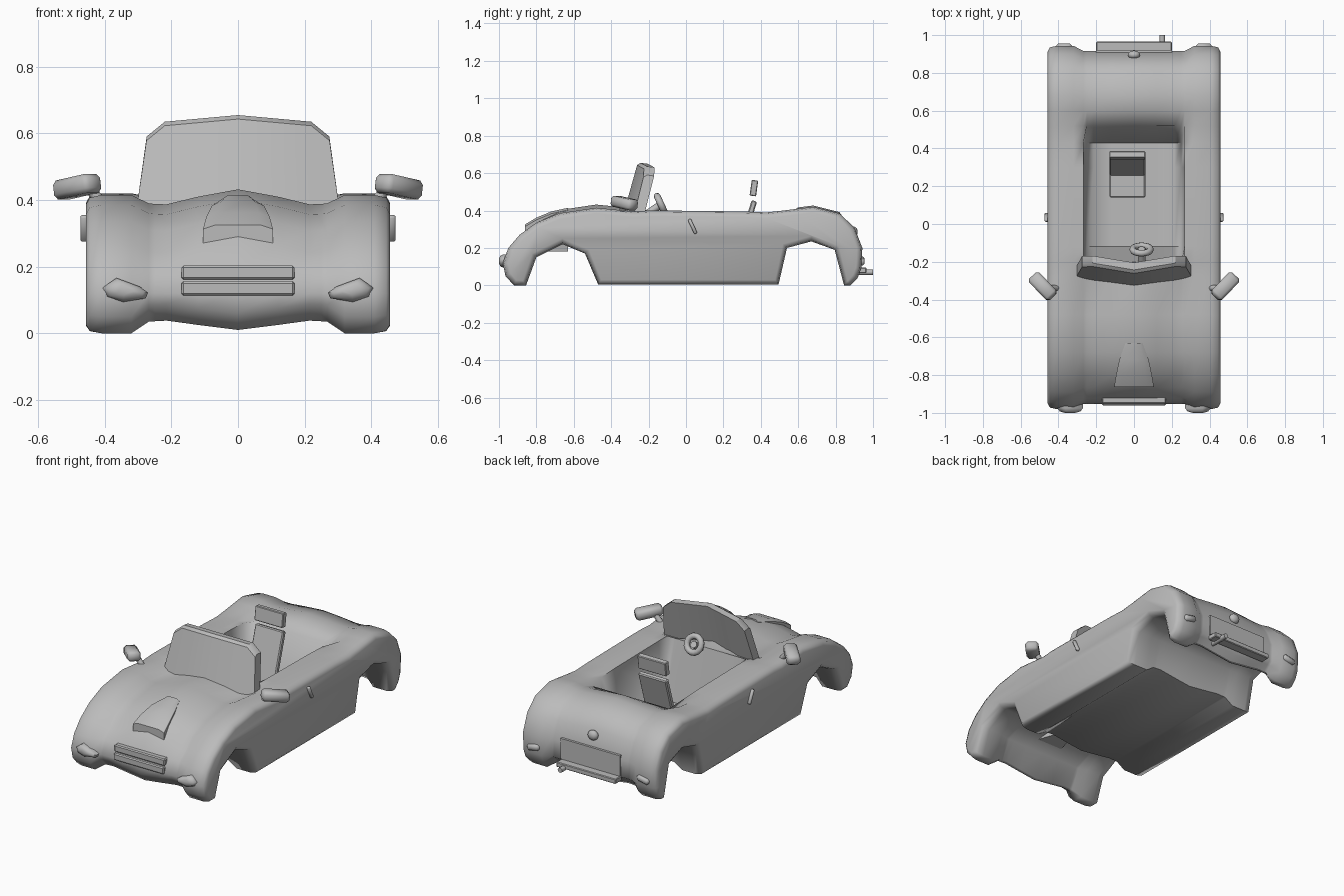
import bpy, bmesh, math
from mathutils import Vector

cube = bpy.data.objects.get("Cube")
if cube:
    bpy.data.objects.remove(cube, do_unlink=True)

grey = bpy.data.materials.new("body_grey")
grey.use_nodes = True
COLOUR = (0.5, 0.5, 0.5, 1)
grey.diffuse_color = COLOUR
grey.node_tree.nodes["Principled BSDF"].inputs["Base Color"].default_value = COLOUR


def finish(name, bm, angle=35, bevel=0):
    """Turn a bmesh into a shaded object."""
    if bevel:
        bmesh.ops.bevel(bm, geom=bm.edges[:], offset=bevel, segments=1, affect='EDGES')
    bmesh.ops.recalc_face_normals(bm, faces=bm.faces[:])
    mesh = bpy.data.meshes.new(name)
    bm.to_mesh(mesh)
    bm.free()
    mesh.materials.append(grey)
    obj = bpy.data.objects.new(name, mesh)
    bpy.context.collection.objects.link(obj)
    bpy.ops.object.select_all(action='DESELECT')
    obj.select_set(True)
    bpy.context.view_layer.objects.active = obj
    bpy.ops.object.shade_smooth_by_angle(angle=math.radians(angle))
    return obj


def loft(name, rings, angle=35):
    """Skin closed rings of points and cap both ends."""
    bm = bmesh.new()
    vs = [[bm.verts.new(p) for p in ring] for ring in rings]
    n = len(rings[0])
    for a, b in zip(vs, vs[1:]):
        for i in range(n):
            bm.faces.new((a[i], a[(i + 1) % n], b[(i + 1) % n], b[i]))
    bm.faces.new(vs[0])
    bm.faces.new(vs[-1][::-1])
    return finish(name, bm, angle)


def box(name, loc, size, rot=(0, 0, 0), bevel=0.0, angle=30):
    bm = bmesh.new()
    bmesh.ops.create_cube(bm, size=1)
    for v in bm.verts:
        v.co = Vector(a * b for a, b in zip(v.co, size))
    obj = finish(name, bm, angle, bevel)
    obj.location, obj.rotation_euler = loc, rot
    return obj


def rod(name, a, b, radius):
    a, b = Vector(a), Vector(b)
    bm = bmesh.new()
    bmesh.ops.create_cone(bm, cap_ends=True, segments=8, radius1=radius,
                          radius2=radius, depth=(b - a).length)
    obj = finish(name, bm, 50)
    obj.location = (a + b) / 2
    obj.rotation_euler = (b - a).to_track_quat('Z', 'Y').to_euler()
    return obj


# Body: side outline carried across the width, sunk at the cockpit
outline = [(-.855, 0), (-.92, 0), (-.965, .05), (-.98, .12), (-.95, .2), (-.89, .27),
           (-.8, .335), (-.68, .385), (-.48, .415), (-.28, .395), (-.2, .4), (-.12, .4),
           (.3, .395), (.43, .39), (.52, .4), (.6, .41), (.68, .42), (.82, .385),
           (.9, .31), (.943, .2), (.937, .09), (.918, .04), (.88, 0), (.845, 0),
           (.795, .19), (.67, .235), (.54, .2), (.495, .005), (-.47, .005),
           (-.54, .17), (-.66, .22), (-.8, .15)]


def inset(points, d):
    pts = [Vector(p) for p in points]
    out = []
    for i, p in enumerate(pts):
        t = (p - pts[i - 1]).normalized() + (pts[(i + 1) % len(pts)] - p).normalized()
        t.normalize()
        out.append((p.x + t.y * d, p.y - t.x * d))
    return out


# x, edge inset, hood lift, sill lift, cockpit depth (0 = rim, None = outside)
columns = [(0, 0, .017, .01, .05), (.12, 0, -.005, .025, .05),
           (.215, 0, -.028, .038, .055), (.25, 0, -.027, .036, .1),
           (.268, 0, -.025, .035, 0), (.32, 0, 0, 0, None), (.41, 0, 0, 0, None),
           (.445, .008, 0, 0, None), (.457, .03, 0, 0, None)]


def body_ring(col, side):
    x, d, hood, sill, cockpit = col
    ring = []
    for y, z in inset(outline, d):
        if x < .3:
            if .78 < abs(y) < .86 and z < .2:
                y *= 1.05
            if abs(y) > .82:
                y *= .972
        if z < .06:
            z += sill
        elif z > .25:
            if y < -.22:
                z += hood
            elif -.15 < y < .45 and cockpit:
                z = cockpit
            elif .5 < y < .55 and cockpit is not None:
                z = .37
            elif y > .55:
                z += hood * .4
        ring.append((x * side, y, z))
    return ring


loft("body_shell", [body_ring(c, -1) for c in columns[:0:-1]]
     + [body_ring(c, 1) for c in columns], angle=70)

# Hood scoop, passing down through the hood
scoop = []
for y, w, top in ((-.862, .105, .325), (-.8, .095, .362), (-.72, .078, .395), (-.63, .045, .415)):
    scoop.append([(-w, y, .18), (-w, y, top - .012), (-w * .65, y, top),
                  (w * .65, y, top), (w, y, top - .012), (w, y, .18)])
loft("hood_scoop", scoop, angle=45)

# Windshield: two swept panes meeting at the middle
shield = []
for x0, x1, top in ((-.308, -.275, .59), (-.235, -.22, .635), (0, 0, .655),
                    (.235, .22, .635), (.308, .275, .59)):
    ring = []
    for x, z, back in ((x0, .35, 0), (x1, top - .012, 0), (x1, top, .015),
                       (x1, top - .005, .055), (x0, .35, .055)):
        ring.append((x, -.335 + .28 * (z - .38) + .19 * abs(x) + back, z))
    shield.append(ring)
loft("windshield", shield, angle=35)

# Steering wheel and column
bm = bmesh.new()
R, r, N, M = .047, .018, 16, 8
vs = [[bm.verts.new(((R + r * math.cos(b)) * math.cos(a),
                     (R + r * math.cos(b)) * math.sin(a), r * math.sin(b)))
       for b in (math.tau * j / M for j in range(M))]
      for a in (math.tau * i / N for i in range(N))]
for i in range(N):
    for j in range(M):
        k, m = (i + 1) % N, (j + 1) % M
        bm.faces.new((vs[i][j], vs[k][j], vs[k][m], vs[i][m]))
wheel = finish("steering_wheel", bm, 60)
wheel.location = (.04, -.135, .435)
wheel.rotation_euler = (math.radians(-65), 0, 0)
rod("steering_column", (.04, -.24, .36), (.04, -.13, .435), .02)

# Seat
box("seat_cushion", (-.035, .21, .11), (.19, .14, .08), bevel=.006)
box("seat_back", (-.035, .31, .27), (.19, .03, .38), (math.radians(-17), 0, 0), .006)
box("headrest", (-.035, .363, .52), (.19, .035, .085), (math.radians(-8), 0, 0), .004)

# Front grille bars
for z, y in ((.182, -.922), (.134, -.93)):
    box("grille_bar", (0, y, z), (.34, .06, .042), bevel=.006)

# Paired fittings
lamp = [(.27, .122), (.295, .14), (.365, .166), (.406, .137), (.395, .11), (.345, .094), (.277, .105)]
for side, word in ((1, "left"), (-1, "right")):
    mid = (.34, .13)
    rings = []
    for y, s in ((-.9, 1), (-.975, 1), (-.992, .8), (-1, .4)):
        rings.append([(side * (mid[0] + (x - mid[0]) * s), y, mid[1] + (z - mid[1]) * s)
                      for x, z in lamp])
    loft(word + "_headlight", rings, angle=65)
    box(word + "_taillight", (side * .37, .93, .13), (.08, .05, .036),
        (0, side * math.radians(12), 0), .01, 50)
    box(word + "_door_handle", (side * .46, .035, .315), (.026, .018, .085),
        (math.radians(25), 0, 0), .005, 50)
    rod(word + "_mirror_stalk", (side * .40, -.34, .38), (side * .45, -.34, .44), .016)
    box(word + "_mirror", (side * .483, -.33, .44), (.155, .075, .058),
        (0, math.radians(9) * side, side * math.radians(46)), .014, 50)

# Rear plate, bumper strip, exhaust and trunk knob
box("rear_plate", (0, .905, .16), (.4, .035, .125))
box("rear_bumper_strip", (0, .935, .08), (.4, .06, .03), bevel=.004)
rod("exhaust_pipe", (.15, .88, .07), (.15, 1.0, .07), .015)
bm = bmesh.new()
bmesh.ops.create_uvsphere(bm, u_segments=12, v_segments=8, radius=.033)
knob = finish("trunk_knob", bm, 60)
knob.location = (0, .895, .285)
knob.scale = (1, .7, .9)
